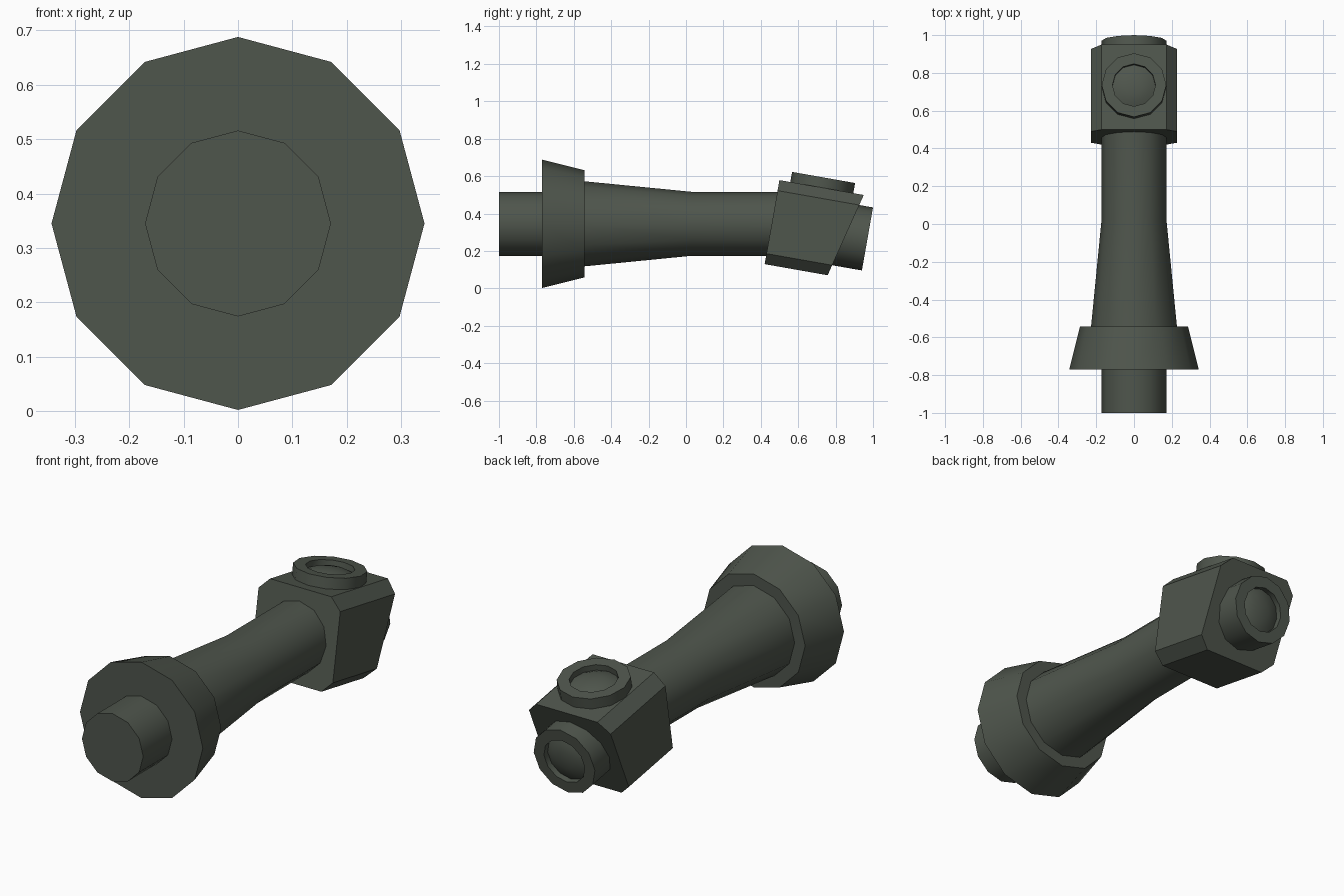
import bpy, bmesh, math
from mathutils import Matrix, Vector

if "Cube" in bpy.data.objects:
    bpy.data.objects.remove(bpy.data.objects["Cube"])

mat = bpy.data.materials.new("dark olive grey")
mat.diffuse_color = (0.078, 0.092, 0.073, 1)
mat.use_nodes = True
mat.node_tree.nodes["Principled BSDF"].inputs["Base Color"].default_value = mat.diffuse_color


def finish(name, bm, matrix):
    bmesh.ops.remove_doubles(bm, verts=bm.verts, dist=1e-5)
    bmesh.ops.recalc_face_normals(bm, faces=bm.faces)
    me = bpy.data.meshes.new(name)
    bm.to_mesh(me)
    bm.free()
    me.materials.append(mat)
    ob = bpy.data.objects.new(name, me)
    bpy.context.collection.objects.link(ob)
    ob.matrix_world = matrix
    bpy.ops.object.select_all(action='DESELECT')
    ob.select_set(True)
    bpy.context.view_layer.objects.active = ob
    bpy.ops.object.shade_smooth_by_angle(angle=math.radians(35))
    return ob


def lathe(name, profile, matrix, n=12):
    """Revolve (radius, height) points round local z; r = 0 closes the end."""
    bm = bmesh.new()
    rings = [[bm.verts.new((r * math.cos(2 * math.pi * i / n),
                            r * math.sin(2 * math.pi * i / n), h))
              for i in range(n)] if r > 0 else [bm.verts.new((0, 0, h))]
             for r, h in profile]
    for a, b in zip(rings, rings[1:]):
        for i in range(n):
            j = (i + 1) % n
            if len(a) == 1:
                bm.faces.new((a[0], b[i], b[j]))
            elif len(b) == 1:
                bm.faces.new((a[i], a[j], b[0]))
            else:
                bm.faces.new((a[i], a[j], b[j], b[i]))
    return finish(name, bm, matrix)


# Local z of a lathe turned to world +y
along_y = Matrix.Rotation(math.radians(-90), 4, 'X')
body = Matrix.Translation((0, 0, 0.345)) @ along_y

# Handle: tail plug, flared collar, tapering tube
lathe("tail_plug", [(0, -1), (0.171, -1), (0.171, -0.76), (0, -0.76)], body)
lathe("collar", [(0, -0.77), (0.343, -0.77), (0.286, -0.542), (0, -0.542)], body)
lathe("tapered_tube", [(0, -0.55), (0.228, -0.55), (0.171, 0.03),
                       (0.171, 0.55), (0, 0.55)], body)

# Head: chamfered block tilted nose-down, with a slanted front
head = Matrix.Translation((0, 0.46, 0.354)) @ Matrix.Rotation(math.radians(-10), 4, 'X')
H, C = 0.228, 0.171
section = [(C, H), (H, C), (H, -C), (C, -H), (-C, -H), (-H, -C), (-H, C), (-C, H)]
bm = bmesh.new()
back = [bm.verts.new((x, 0, z)) for x, z in section]
front = [bm.verts.new((x, 0.40 + 0.254 * z, z)) for x, z in section]
bm.faces.new(back)
bm.faces.new(front)
for i in range(8):
    j = (i + 1) % 8
    bm.faces.new((back[i], back[j], front[j], front[i]))
finish("head_block", bm, head)

# Sockets: ring with a recessed domed lens
def socket(name, length, matrix):
    lathe(name, [(0, -length), (0.171, -length), (0.171, 0), (0.114, 0),
                 (0.114, -0.03), (0.085, -0.016), (0.045, -0.007), (0, -0.004)], matrix)

socket("top_socket", 0.08, head @ Matrix.Translation((0, 0.23, 0.283)))
socket("front_socket", 0.19, head @ Matrix.Translation((0, 0.518, 0)) @ along_y)
